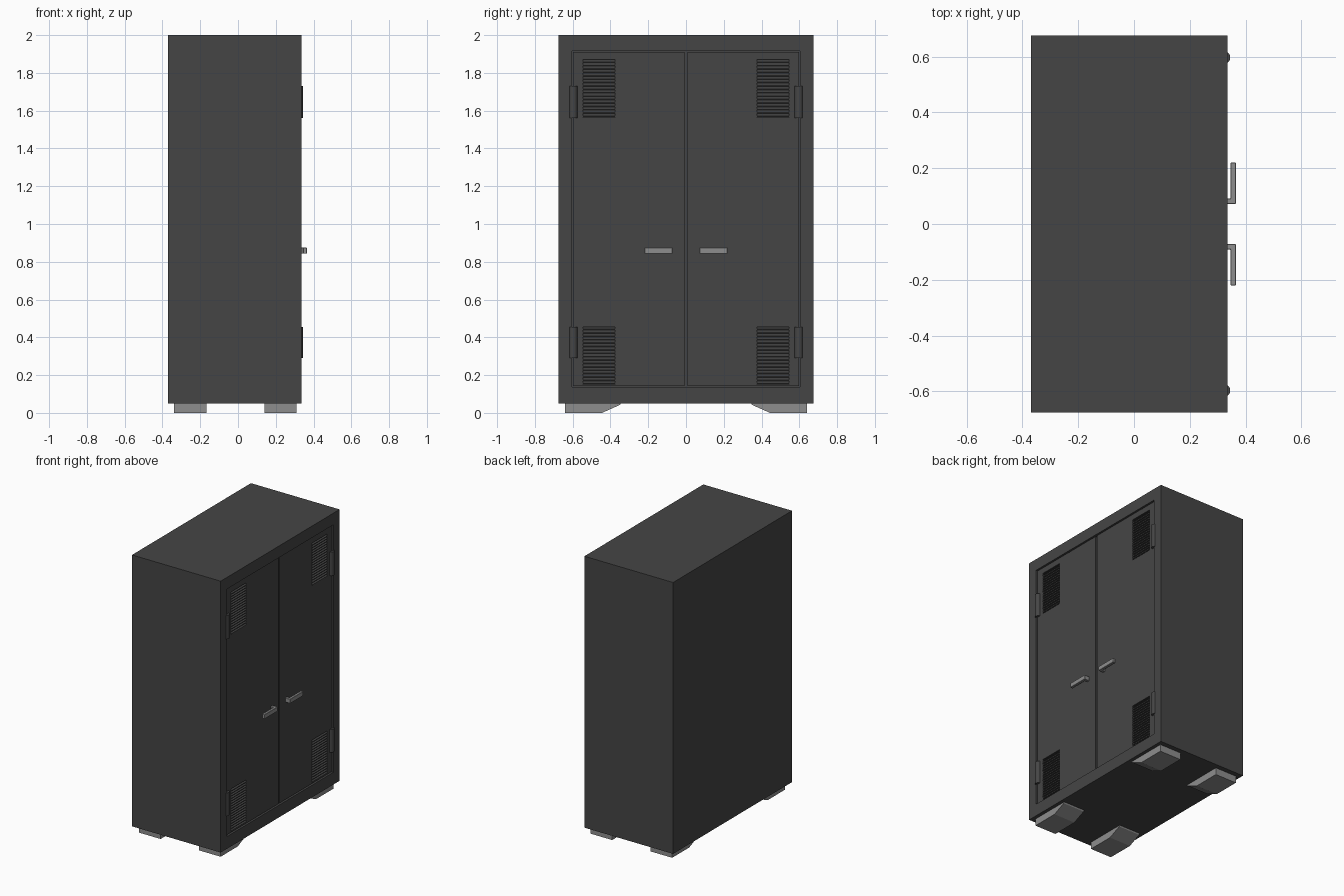
import bpy, bmesh
from mathutils import Vector, Matrix

if "Cube" in bpy.data.objects:
    bpy.data.objects.remove(bpy.data.objects["Cube"])


def material(name, v):
    m = bpy.data.materials.new(name)
    m.diffuse_color = (v, v, v, 1)
    m.use_nodes = True
    m.node_tree.nodes["Principled BSDF"].inputs["Base Color"].default_value = m.diffuse_color
    return m


DARK = material("charcoal paint", 0.06)
STEEL = material("brushed grey metal", 0.27)


def finish(bm, name, mat):
    bmesh.ops.recalc_face_normals(bm, faces=bm.faces[:])
    me = bpy.data.meshes.new(name)
    bm.to_mesh(me)
    bm.free()
    me.materials.append(mat)
    ob = bpy.data.objects.new(name, me)
    bpy.context.collection.objects.link(ob)
    return ob


def add_box(bm, lo, hi):
    lo, hi = Vector(lo), Vector(hi)
    size = hi - lo
    mat = Matrix.Translation((lo + hi) / 2) @ Matrix.Diagonal((*size, 1))
    return bmesh.ops.create_cube(bm, size=1, matrix=mat)["verts"]


def add_prism(bm, profile, offset):
    face = bm.faces.new([bm.verts.new(p) for p in profile])
    new = bmesh.ops.extrude_face_region(bm, geom=[face])["geom"]
    bmesh.ops.translate(bm, vec=offset, verts=[g for g in new if isinstance(g, bmesh.types.BMVert)])


def bevel(ob, width, segments=1):
    mod = ob.modifiers.new("edge bevel", "BEVEL")
    mod.width = width
    mod.segments = segments


def span(side, a, b):
    return (a, b) if side > 0 else (-b, -a)


FRONT, DOOR, FLOOR = 0.335, 0.326, 0.305

# Cabinet shell with a recessed door opening on the +x side
bm = bmesh.new()
add_box(bm, (-0.37, -0.675, 0.05), (FRONT, 0.675, 2.0))
face = max(bm.faces, key=lambda f: f.calc_center_median().x)
bmesh.ops.inset_region(bm, faces=[face], thickness=0.08)
for v in face.verts:
    v.co.y = 0.604 if v.co.y > 0 else -0.604
    v.co.z = 1.916 if v.co.z > 1 else 0.138
new = bmesh.ops.extrude_discrete_faces(bm, faces=[face])["faces"][0]
for v in new.verts:
    v.co.x = FLOOR
finish(bm, "cabinet_shell", DARK)

VENTS = ((0.150, 0.455), (1.565, 1.870))
SLATS = 17
for side, label in ((-1, "left"), (1, "right")):
    # Door panel, with grid cells left open for the vents
    ys = (0.007, 0.375, 0.545, 0.599)
    zs = (0.143, 0.150, 0.455, 1.565, 1.870, 1.911)
    bm = bmesh.new()
    grid = [[bm.verts.new((DOOR, side * y, z)) for z in zs] for y in ys]
    for i in range(3):
        for j in range(5):
            if not (i == 1 and j in (1, 3)):
                bm.faces.new((grid[i][j], grid[i + 1][j], grid[i + 1][j + 1], grid[i][j + 1]))
    new = bmesh.ops.extrude_face_region(bm, geom=bm.faces[:])["geom"]
    bmesh.ops.translate(bm, vec=(FLOOR - DOOR, 0, 0),
                        verts=[g for g in new if isinstance(g, bmesh.types.BMVert)])
    finish(bm, label + "_door", DARK)

    # Sloping vent slats
    bm = bmesh.new()
    y0, y1 = span(side, 0.375, 0.545)
    for z0, z1 in VENTS:
        step = (z1 - z0) / SLATS
        for k in range(SLATS):
            z = z0 + k * step
            add_prism(bm, [(DOOR + 0.003, y0, z + step * 0.1), (DOOR + 0.003, y0, z + step * 0.35),
                           (FLOOR, y0, z + step * 1.1), (FLOOR, y0, z + step * 0.8)],
                      (0, y1 - y0, 0))
    finish(bm, label + "_vent_slats", DARK)

    # Hinge barrels
    for z0, z1, pos in ((0.29, 0.455, "lower"), (1.56, 1.73, "upper")):
        bm = bmesh.new()
        bmesh.ops.create_cone(bm, cap_ends=True, segments=20, radius1=0.023, radius2=0.023,
                              depth=z1 - z0,
                              matrix=Matrix.Translation((0.322, side * 0.597, (z0 + z1) / 2)))
        hinge = finish(bm, f"{label}_{pos}_hinge", DARK)
        for p in hinge.data.polygons:
            p.use_smooth = abs(p.normal.z) < 0.5

    # L-shaped lever handle
    bm = bmesh.new()
    pts = [(DOOR - 0.004, 0.071), (0.365, 0.071), (0.365, 0.22), (0.346, 0.22), (0.346, 0.092), (DOOR - 0.004, 0.092)]
    add_prism(bm, [(x, side * y, 0.843) for x, y in pts], (0, 0, 0.032))
    bevel(finish(bm, label + "_handle", STEEL), 0.002)

    # Tapered feet
    for x0, x1, pos in ((-0.338, -0.167, "back"), (0.139, 0.31, "front")):
        bm = bmesh.new()
        prof = [(0.64, 0.05), (0.64, 0), (0.445, 0), (0.35, 0.042), (0.345, 0.05)]
        add_prism(bm, [(x0, side * y, z) for y, z in prof], (x1 - x0, 0, 0))
        finish(bm, f"{label}_{pos}_foot", STEEL)
